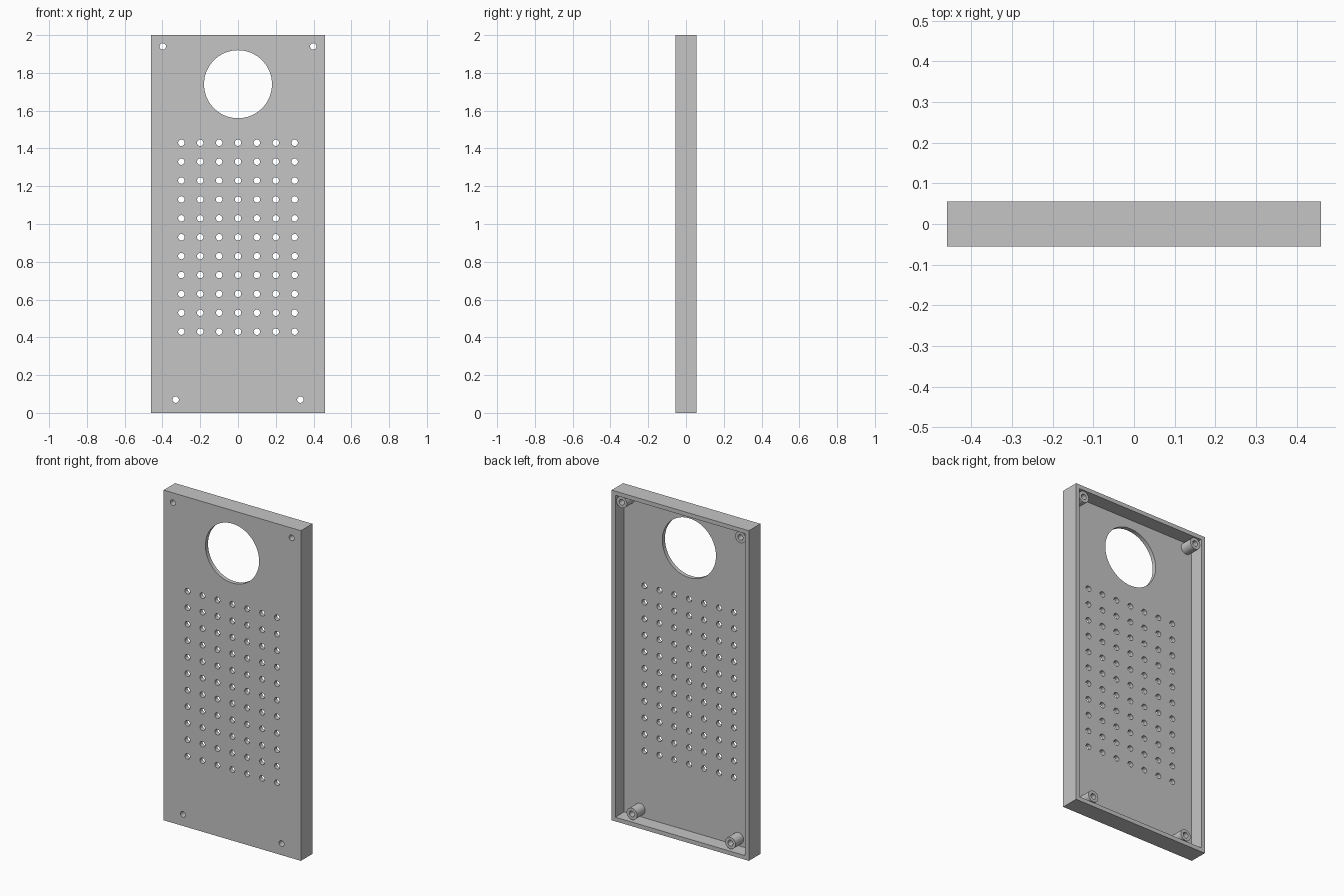
import bpy
import bmesh
from math import radians
from mathutils import Matrix, Vector

old = bpy.data.objects.get("Cube")
if old:
    bpy.data.objects.remove(old, do_unlink=True)

W, D, H = 0.92, 0.11, 2.0       # outer size
WALL, PLATE = 0.025, 0.025      # rim and front panel thickness
HOLE_R, POST_R = 0.017, 0.035
BACK, FLOOR = D / 2, -D / 2 + PLATE
POST_END = BACK - 0.008

grey = bpy.data.materials.new("light grey")
grey.use_nodes = True
colour = (0.56, 0.56, 0.56, 1)
grey.diffuse_color = colour
grey.node_tree.nodes["Principled BSDF"].inputs["Base Color"].default_value = colour


def add_box(bm, size, centre):
    bmesh.ops.create_cube(bm, size=1, matrix=Matrix.Translation(centre) @ Matrix.Diagonal((*size, 1)))


def add_rod(bm, x, z, radius, y0, y1, sides=24):
    turn = Matrix.Rotation(radians(90), 4, "X")
    place = Matrix.Translation((x, (y0 + y1) / 2, z))
    bmesh.ops.create_cone(bm, cap_ends=True, segments=sides, radius1=radius, radius2=radius,
                          depth=y1 - y0, matrix=place @ turn)


def finish(bm, name):
    mesh = bpy.data.meshes.new(name)
    bm.to_mesh(mesh)
    bm.free()
    mesh.materials.append(grey)
    obj = bpy.data.objects.new(name, mesh)
    bpy.context.collection.objects.link(obj)
    return obj


def cut(obj, cutter):
    mod = obj.modifiers.new("cut", "BOOLEAN")
    mod.operation, mod.solver, mod.object = "DIFFERENCE", "EXACT", cutter
    graph = bpy.context.evaluated_depsgraph_get()
    mesh = bpy.data.meshes.new_from_object(obj.evaluated_get(graph))
    obj.modifiers.clear()
    obj.data = mesh
    bpy.data.objects.remove(cutter, do_unlink=True)


def smooth(obj):
    bpy.ops.object.select_all(action="DESELECT")
    obj.select_set(True)
    bpy.context.view_layer.objects.active = obj
    bpy.ops.object.shade_smooth_by_angle(angle=radians(30))


screws = [(side * x, z) for side in (-1, 1) for x, z in ((0.398, 1.94), (0.33, 0.07))]

# Tray open at the back
bm = bmesh.new()
add_box(bm, (W, D, H), (0, 0, H / 2))
tray = finish(bm, "cover_tray")
bm = bmesh.new()
add_box(bm, (W - 2 * WALL, D, H - 2 * WALL), (0, FLOOR + D / 2, H / 2))
cut(tray, finish(bm, "cavity_cutter"))

# Round opening, vent grid and screw holes through the front panel
bm = bmesh.new()
add_rod(bm, 0, 1.74, 0.18, -D, 0, 64)
for col in range(-3, 4):
    for row in range(11):
        add_rod(bm, col * 0.1, 0.43 + row * 0.1, HOLE_R, -D, 0)
for x, z in screws:
    add_rod(bm, x, z, HOLE_R, -D, 0)
cut(tray, finish(bm, "hole_cutter"))
smooth(tray)

# Hollow screw posts, each a ring profile spun about the screw axis
for x, z in screws:
    bm = bmesh.new()
    profile = [(POST_R, FLOOR), (POST_R, POST_END), (HOLE_R, POST_END), (HOLE_R, FLOOR)]
    verts = [bm.verts.new((x + r, y, z)) for r, y in profile]
    edges = [bm.edges.new(pair) for pair in zip(verts, verts[1:])]
    bmesh.ops.spin(bm, geom=verts + edges, cent=(x, 0, z), axis=Vector((0, 1, 0)),
                   angle=radians(360), steps=32, use_merge=True)
    bmesh.ops.remove_doubles(bm, verts=bm.verts, dist=0.0001)
    bmesh.ops.recalc_face_normals(bm, faces=bm.faces)
    # the end ring must face the open back
    ring = max(bm.faces, key=lambda f: f.calc_center_median().y)
    if ring.normal.y < 0:
        bmesh.ops.reverse_faces(bm, faces=bm.faces)
    level = "upper" if z > 1 else "lower"
    smooth(finish(bm, f"{level}_{'left' if x > 0 else 'right'}_screw_post"))
